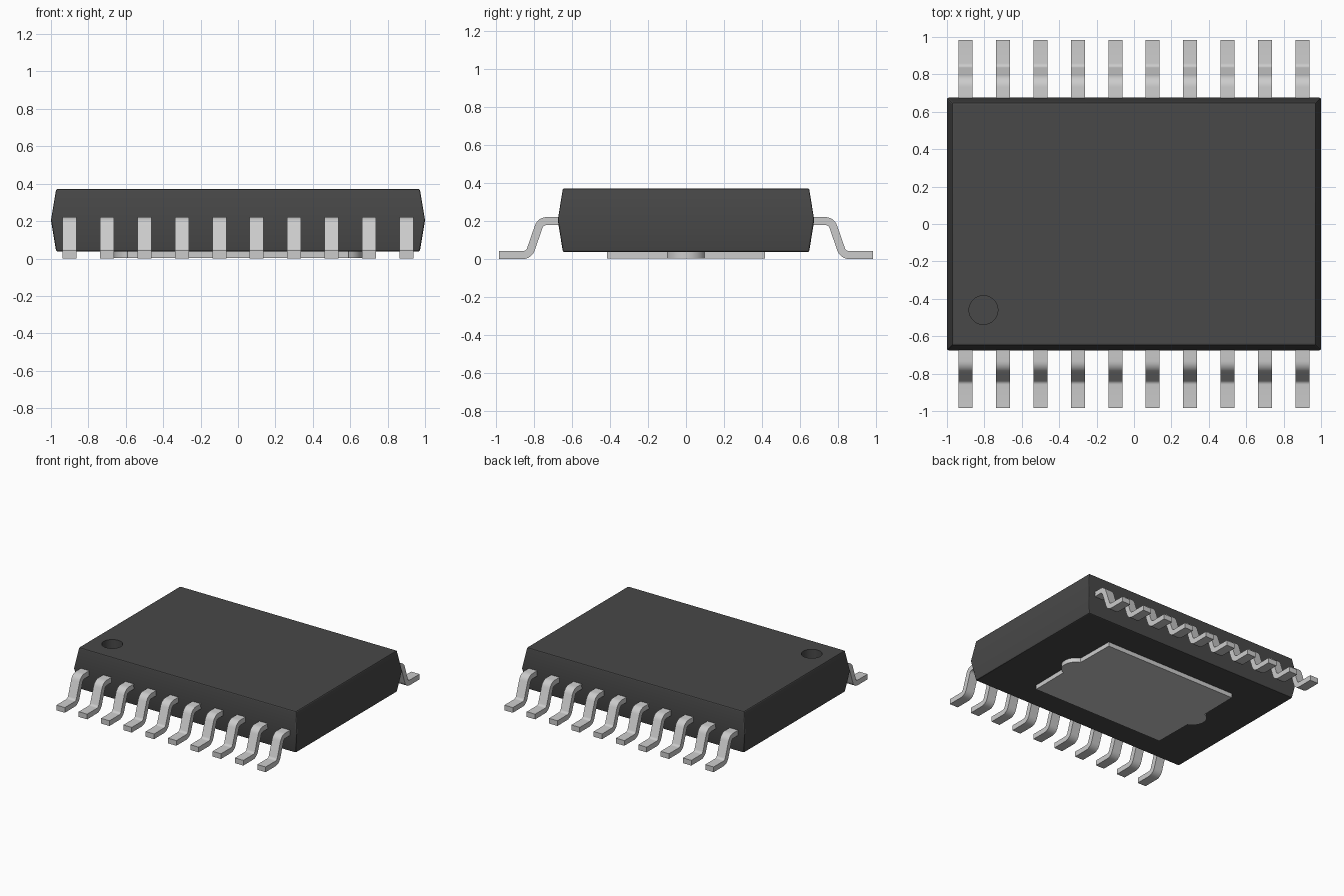
import bpy, bmesh, math
from mathutils import Vector

cube = bpy.data.objects.get("Cube")
if cube:
    bpy.data.objects.remove(cube, do_unlink=True)


def material(name, value):
    m = bpy.data.materials.new(name)
    m.use_nodes = True
    col = (value, value, value, 1)
    m.diffuse_color = col
    m.node_tree.nodes["Principled BSDF"].inputs["Base Color"].default_value = col
    return m


black = material("black plastic", 0.065)
metal = material("grey metal", 0.6)


def make_object(name, bm, mat):
    bmesh.ops.recalc_face_normals(bm, faces=bm.faces)
    me = bpy.data.meshes.new(name)
    bm.to_mesh(me)
    bm.free()
    me.materials.append(mat)
    ob = bpy.data.objects.new(name, me)
    bpy.context.collection.objects.link(ob)
    return ob


def activate(ob):
    bpy.ops.object.select_all(action='DESELECT')
    ob.select_set(True)
    bpy.context.view_layer.objects.active = ob


def prism(bm, points, depth):
    """Extrude a closed loop of 3D points along the vector depth."""
    face = bm.faces.new([bm.verts.new(p) for p in points])
    ext = bmesh.ops.extrude_face_region(bm, geom=[face])
    verts = [g for g in ext["geom"] if isinstance(g, bmesh.types.BMVert)]
    bmesh.ops.translate(bm, verts=verts, vec=depth)


# Body: three stacked rectangles, widest at the parting line
bm = bmesh.new()
rings = []
for hx, hy, z in ((0.972, 0.648, 0.037), (1.0, 0.675, 0.205), (0.972, 0.648, 0.372)):
    rings.append([bm.verts.new((sx * hx, sy * hy, z))
                  for sx, sy in ((-1, -1), (1, -1), (1, 1), (-1, 1))])
bm.faces.new(rings[0])
bm.faces.new(rings[2])
for low, high in zip(rings, rings[1:]):
    for i in range(4):
        j = (i + 1) % 4
        bm.faces.new((low[i], low[j], high[j], high[i]))
body = make_object("body", bm, black)
bevel = body.modifiers.new("edge rounding", 'BEVEL')
bevel.width = 0.008
bevel.segments = 2
bevel.limit_method = 'ANGLE'
bevel.angle_limit = math.radians(40)

# Round pin one recess in the top
bm = bmesh.new()
bmesh.ops.create_cone(bm, cap_ends=True, segments=48, radius1=0.077, radius2=0.077, depth=0.2)
bmesh.ops.translate(bm, verts=bm.verts, vec=(-0.805, -0.46, 0.372))
cutter = make_object("recess_cutter", bm, black)
cutter.hide_render = True
cut = body.modifiers.new("pin one recess", 'BOOLEAN')
cut.operation = 'DIFFERENCE'
cut.solver = 'EXACT'
cut.object = cutter
activate(body)
for mod in ("edge rounding", "pin one recess"):
    bpy.ops.object.modifier_apply(modifier=mod)
bpy.data.objects.remove(cutter, do_unlink=True)
activate(body)
bpy.ops.object.shade_smooth_by_angle(angle=math.radians(20))

# Thermal pad: rectangle with a round tab on each end
arc = [math.radians(a) for a in range(-70, 71, 10)]
outline = [(0.59, -0.415)]
outline += [(0.558 + 0.105 * math.cos(a), 0.105 * math.sin(a)) for a in arc]
outline += [(0.59, 0.415)]
outline += [(-x, -y) for x, y in outline]
bm = bmesh.new()
prism(bm, [(x, y, 0.002) for x, y in outline], (0, 0, 0.045))
pad = make_object("thermal_pad", bm, metal)
activate(pad)
bpy.ops.object.shade_smooth_by_angle(angle=math.radians(25))


def fillet(path, radius, steps):
    """Round the inner corners of a 2D path; return points with their normals."""
    pts = [Vector(p) for p in path]
    out = []

    def add(p, d):
        out.append((p, Vector((-d.y, d.x))))

    add(pts[0], (pts[1] - pts[0]).normalized())
    for a, b, c in zip(pts, pts[1:], pts[2:]):
        d1, d2 = (b - a).normalized(), (c - b).normalized()
        turn = d1.angle_signed(d2)
        turn = math.copysign(turn, d1.x * d2.y - d1.y * d2.x)
        side = math.copysign(1, turn)
        start = b - d1 * radius * math.tan(abs(turn) / 2)
        center = start + Vector((-d1.y, d1.x)) * radius * side
        for i in range(steps + 1):
            t = turn * i / steps
            d = Vector((d1.x * math.cos(t) - d1.y * math.sin(t),
                        d1.x * math.sin(t) + d1.y * math.cos(t)))
            add(center - Vector((-d.y, d.x)) * radius * side, d)
    add(pts[-1], (pts[-1] - pts[-2]).normalized())
    return out


# Gull-wing leads: ten along each long side
THICK, WIDTH = 0.042, 0.075
centre = fillet([(0.6, 0.2), (0.765, 0.2), (0.827, 0.021), (0.985, 0.021)], 0.045, 6)
profile = [p + n * THICK / 2 for p, n in centre]
profile += [p - n * THICK / 2 for p, n in reversed(centre)]
for side, label in ((-1, "front"), (1, "back")):
    for i in range(10):
        x = -0.9 + 0.2 * i
        bm = bmesh.new()
        prism(bm, [(x - WIDTH / 2, side * p.x, p.y) for p in profile], (WIDTH, 0, 0))
        lead = make_object(f"{label}_lead_{i + 1}", bm, metal)
        activate(lead)
        bpy.ops.object.shade_smooth_by_angle(angle=math.radians(30))
